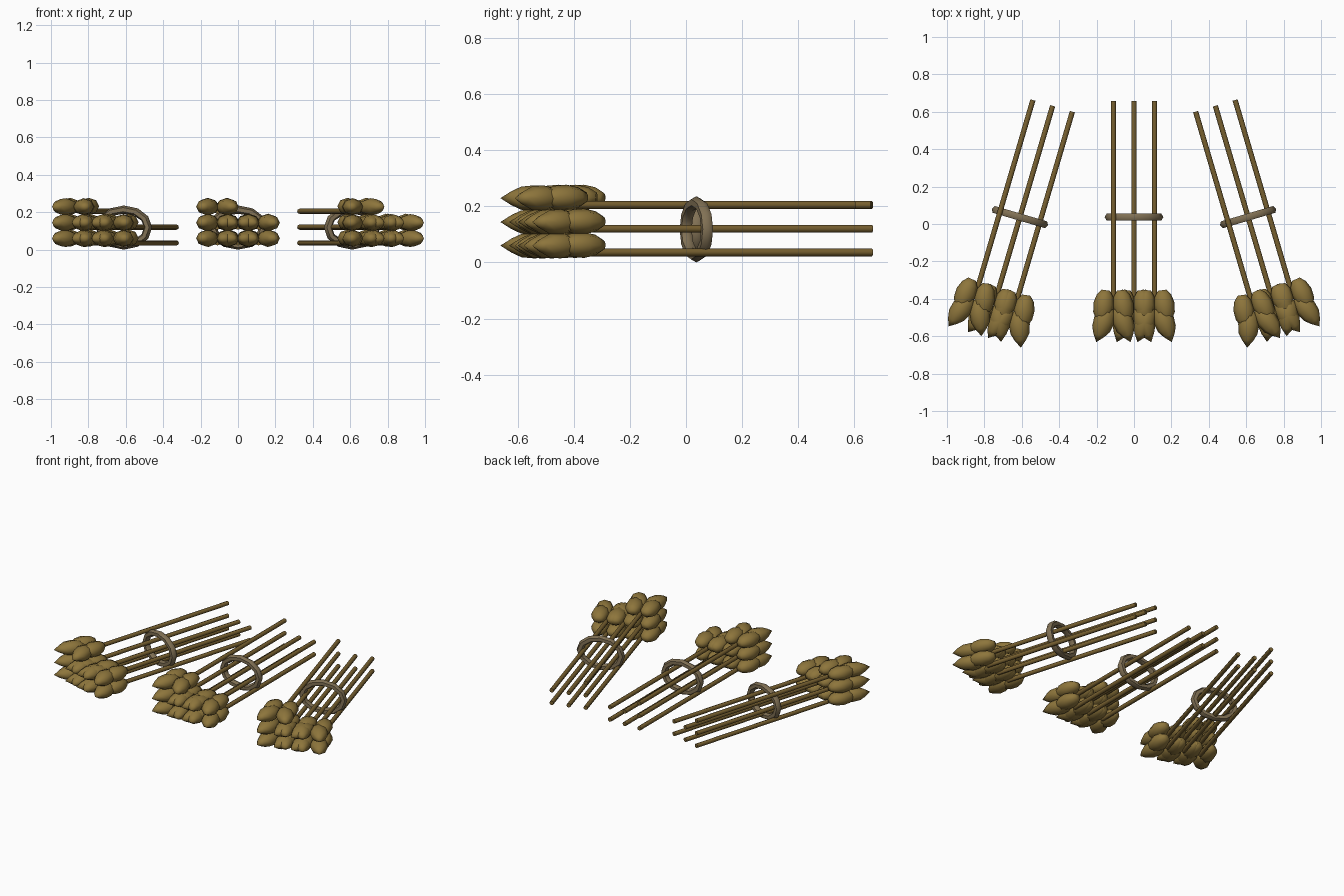
import bpy, bmesh, math
from mathutils import Matrix, Vector

if "Cube" in bpy.data.objects:
    bpy.data.objects.remove(bpy.data.objects["Cube"])


def material(name, rgb):
    m = bpy.data.materials.new(name)
    m.diffuse_color = (*rgb, 1)
    m.use_nodes = True
    m.node_tree.nodes["Principled BSDF"].inputs["Base Color"].default_value = m.diffuse_color
    return m


GRAIN = material("golden grain", (0.27, 0.18, 0.045))
STALK = material("brown straw", (0.19, 0.12, 0.03))
TWINE = material("grey twine", (0.22, 0.165, 0.09))

# Grain profile along its axis: (distance, radius factor)
PROFILE = [(-0.095, 0.4), (-0.065, 0.8), (-0.02, 1.0), (0.03, 0.9), (0.065, 0.55)]


def add_grain(bm, pos, yaw):
    """Pointed eight-sided kernel whose tip faces -y, turned by yaw."""
    mat = Matrix.Translation(pos) @ Matrix.Rotation(yaw, 4, 'Z')
    rings = []
    for d, r in PROFILE:
        rings.append([bm.verts.new(mat @ Vector((
            0.056 * r * math.cos(i * math.tau / 8), -d,
            0.046 * r * math.sin(i * math.tau / 8)))) for i in range(8)])
    tip = bm.verts.new(mat @ Vector((0, -0.105, 0)))
    for a, b in zip(rings, rings[1:]):
        for i in range(8):
            bm.faces.new((a[i], a[(i + 1) % 8], b[(i + 1) % 8], b[i]))
    for i in range(8):
        bm.faces.new((rings[-1][i], rings[-1][(i + 1) % 8], tip))
    bm.faces.new(rings[0])


def add_stalk(bm, x, z):
    """Thin straw running along y."""
    mat = Matrix.Translation((x, 0.075, z)) @ Matrix.Rotation(math.pi / 2, 4, 'X')
    bmesh.ops.create_cone(bm, cap_ends=True, segments=8, radius1=0.014,
                          radius2=0.014, depth=1.09, matrix=mat)


def add_ring(bm):
    """Oval twine loop around the stalks."""
    major, minor = 12, 6
    loops = []
    for i in range(major):
        a = i * math.tau / major
        loop = []
        for j in range(minor):
            b = j * math.tau / minor
            r = 0.022 * math.cos(b)
            loop.append(bm.verts.new(((0.135 + r) * math.cos(a), 0.022 * math.sin(b),
                                      0.118 + (0.096 + r) * math.sin(a))))
        loops.append(loop)
    for i in range(major):
        a, b = loops[i], loops[(i + 1) % major]
        for j in range(minor):
            k = (j + 1) % minor
            bm.faces.new((a[j], b[j], b[k], a[k]))


def finish(bm, name, mat, place, angle=60):
    bmesh.ops.recalc_face_normals(bm, faces=bm.faces)
    mesh = bpy.data.meshes.new(name)
    bm.to_mesh(mesh)
    bm.free()
    mesh.materials.append(mat)
    ob = bpy.data.objects.new(name, mesh)
    ob.matrix_world = place
    bpy.context.collection.objects.link(ob)
    bpy.ops.object.select_all(action='DESELECT')
    ob.select_set(True)
    bpy.context.view_layer.objects.active = ob
    bpy.ops.object.shade_smooth_by_angle(angle=math.radians(angle))


# Seven straws per bundle: two rows of three and one on top
LAYOUT = [(x, z) for z in (0.036, 0.12) for x in (-0.11, 0, 0.11)] + [(-0.11, 0.205)]

for side, cx, turn in (("left", -0.61, -16.4), ("middle", 0, 0), ("right", 0.61, 16.4)):
    place = Matrix.Translation((cx, 0.037, 0)) @ Matrix.Rotation(math.radians(turn), 4, 'Z')
    heads, stalks, ring = bmesh.new(), bmesh.new(), bmesh.new()
    for x, z in LAYOUT:
        add_stalk(stalks, x, z)
        for s in (-1, 1):
            # Rear pair and splayed front pair of kernels
            add_grain(heads, (x + s * 0.054, -0.485, z + 0.026), s * math.radians(8))
            add_grain(heads, (x + s * 0.056, -0.57, z + 0.024), s * math.radians(20))
    add_ring(ring)
    finish(heads, side + "_grain_heads", GRAIN, place)
    finish(stalks, side + "_stalks", STALK, place)
    finish(ring, side + "_twine_ring", TWINE, place)
